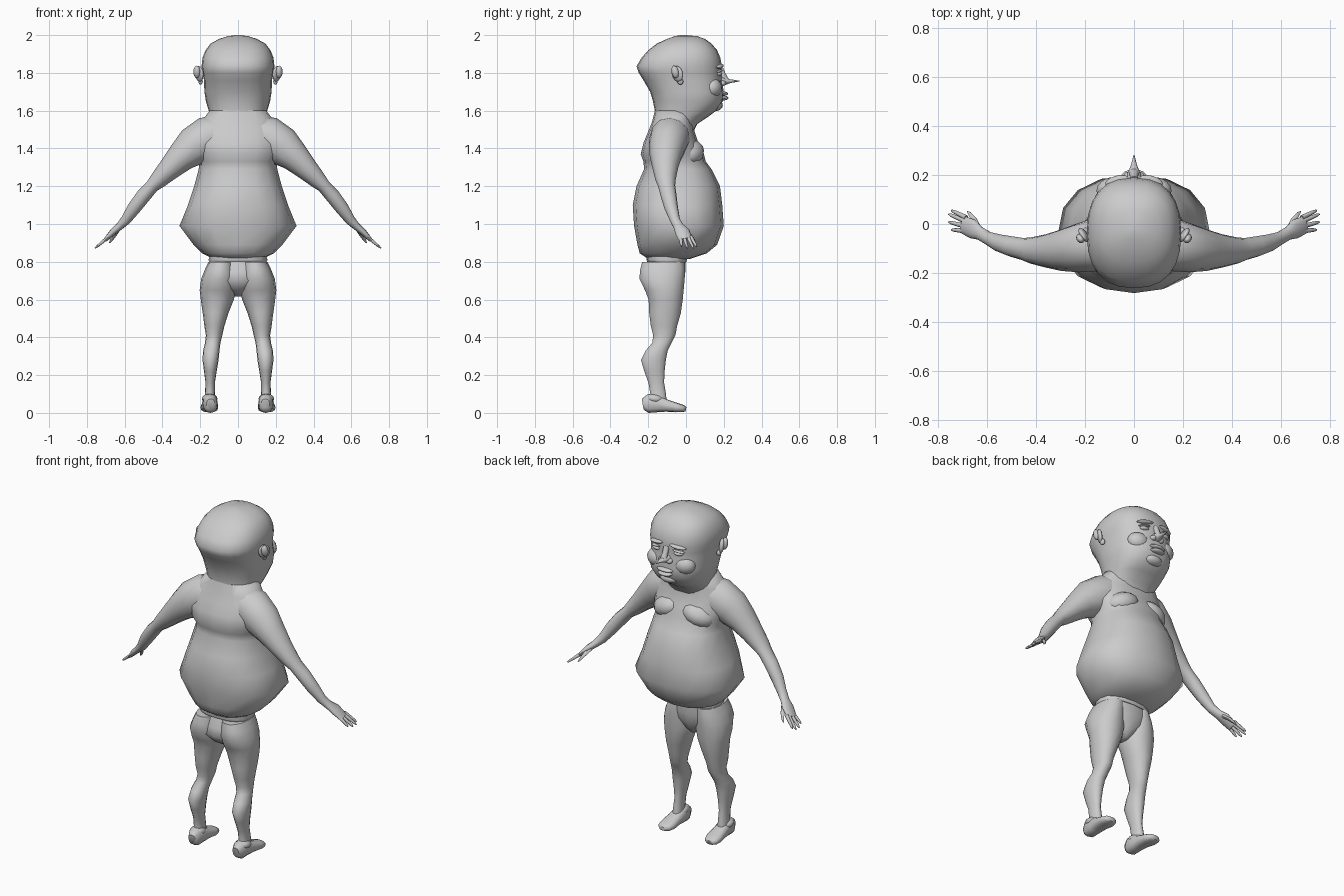
import bpy, bmesh, math
from mathutils import Vector, Matrix


def finish(name, bm, mirror=False, angle=60):
    bmesh.ops.recalc_face_normals(bm, faces=bm.faces)
    me = bpy.data.meshes.new(name)
    bm.to_mesh(me)
    bm.free()
    ob = bpy.data.objects.new(name, me)
    bpy.context.collection.objects.link(ob)
    if mirror:
        ob.modifiers.new("mirror", 'MIRROR')
    bpy.ops.object.select_all(action='DESELECT')
    ob.select_set(True)
    bpy.context.view_layer.objects.active = ob
    bpy.ops.object.shade_smooth_by_angle(angle=math.radians(angle))
    return ob


def outline(c, u, v, ru, rv, sides, n):
    pts = []
    for i in range(sides):
        t = 2 * math.pi * i / sides
        a, b = math.cos(t), math.sin(t)
        a = math.copysign(abs(a) ** (2 / n), a)
        b = math.copysign(abs(b) ** (2 / n), b)
        pts.append(c + u * ru * a + v * rv * b)
    return pts


def skin(name, rings, mirror=False):
    bm = bmesh.new()
    rows = [[bm.verts.new(p) for p in r] for r in rings]
    k = len(rows[0])
    for lo, hi in zip(rows, rows[1:]):
        for i in range(k):
            bm.faces.new((lo[i], lo[(i + 1) % k], hi[(i + 1) % k], hi[i]))
    bm.faces.new(rows[0])
    bm.faces.new(rows[-1])
    return finish(name, bm, mirror)


def stack(name, rows, sides=16, n=2.3, mirror=False):
    """Horizontal rings: z, x min, x max, y back, y front"""
    X, Y = Vector((1, 0, 0)), Vector((0, 1, 0))
    return skin(name, [outline(Vector(((a + b) / 2, (c + d) / 2, z)), X, Y,
                               (b - a) / 2, (d - c) / 2, sides, n)
                       for z, a, b, c, d in rows], mirror)


def tube(name, path, hint, sides=12, n=2, mirror=True):
    """Rings along a path: x, y, z, radius along hint, other radius"""
    pts = [Vector(p[:3]) for p in path]
    rings = []
    for i, p in enumerate(path):
        d = (pts[min(i + 1, len(pts) - 1)] - pts[max(i - 1, 0)]).normalized()
        u = Vector(hint)
        u = (u - d * u.dot(d)).normalized()
        rings.append(outline(pts[i], u, d.cross(u), p[3], p[4], sides, n))
    return skin(name, rings, mirror)


def ball(name, loc, size, rot=(0, 0, 0), mirror=True):
    bm = bmesh.new()
    bmesh.ops.create_uvsphere(bm, u_segments=14, v_segments=8, radius=1)
    m = Matrix.Translation(loc)
    for a, ax in zip(rot, 'XYZ'):
        m = m @ Matrix.Rotation(math.radians(a), 4, ax)
    bmesh.ops.transform(bm, matrix=m @ Matrix.Diagonal((*size, 1)), verts=bm.verts)
    return finish(name, bm, mirror)


def sym(rows):
    return [(z, -w, w, b, f) for z, w, b, f in rows]


# head and neck
stack("head", sym([
    (1.48, .13, -.17, .035), (1.53, .14, -.165, .06), (1.57, .15, -.165, .12),
    (1.60, .155, -.165, .16), (1.65, .17, -.175, .195), (1.70, .178, -.19, .20),
    (1.76, .18, -.225, .19), (1.80, .187, -.25, .188), (1.835, .193, -.262, .19),
    (1.88, .188, -.235, .182), (1.92, .172, -.2, .165), (1.955, .145, -.155, .135),
    (1.98, .1, -.1, .1), (1.994, .055, -.06, .06), (2.0, .012, -.03, .0)]),
    sides=24, n=2.4)

# torso with the big faceted belly
stack("torso", sym([
    (.815, .13, -.2, .02), (.845, .19, -.245, .11), (.89, .235, -.257, .165),
    (.99, .31, -.275, .2), (1.10, .265, -.282, .192), (1.20, .232, -.262, .18),
    (1.29, .208, -.222, .135), (1.33, .205, -.225, .105), (1.37, .225, -.24, .095),
    (1.43, .235, -.225, .065), (1.49, .225, -.2, .045), (1.54, .195, -.18, .04),
    (1.60, .15, -.165, .05)]), sides=16, n=2.3)
ball("chest", (.1, .015, 1.38), (.1, .08, .065), (0, 20, -15))

# waistband and hips
stack("waistband", sym([(.795, .15, -.2, -.0), (.81, .156, -.21, .005),
                        (.83, .15, -.205, .0), (.85, .156, -.21, .005)]), n=2.5)
stack("hips", sym([(.615, .015, -.13, -.06), (.65, .06, -.19, -.03),
                   (.70, .13, -.235, -.01), (.75, .155, -.225, -.003),
                   (.815, .15, -.2, -.003)]), n=2.3)

# legs
stack("leg", [
    (.05, .118, .18, -.2, -.1), (.10, .122, .175, -.19, -.105),
    (.16, .122, .172, -.2, -.115), (.22, .113, .18, -.222, -.112),
    (.28, .103, .188, -.24, -.105), (.33, .098, .185, -.215, -.095),
    (.37, .093, .175, -.18, -.075), (.41, .083, .17, -.175, -.055),
    (.46, .072, .178, -.188, -.045), (.53, .05, .187, -.197, -.025),
    (.60, .022, .197, -.2, -.015), (.65, .01, .203, -.22, -.01),
    (.71, .01, .195, -.25, -.004), (.76, .015, .175, -.245, -.002),
    (.80, .02, .155, -.235, -.005)], sides=14, n=2.1, mirror=True)

# shoes
tube("shoe", [(.145, -.228, .045, .022, .03), (.147, -.2, .05, .037, .05),
              (.147, -.15, .048, .04, .045), (.15, -.1, .038, .043, .032),
              (.152, -.05, .028, .047, .025), (.155, -.015, .023, .04, .019),
              (.155, .0, .02, .022, .012)], (1, 0, 0), n=2.6)
ball("shoe_collar", (.15, -.165, .075), (.042, .05, .026), (-8, 0, 0))

# arms, hands and fingers
tube("arm", [
    (.08, -.075, 1.475, .1, .1), (.16, -.085, 1.455, .108, .115),
    (.235, -.1, 1.41, .098, .105), (.30, -.108, 1.355, .084, .08),
    (.36, -.11, 1.295, .068, .062), (.42, -.108, 1.235, .054, .047),
    (.455, -.102, 1.2, .045, .036), (.50, -.092, 1.15, .042, .039),
    (.55, -.078, 1.085, .036, .036), (.595, -.058, 1.02, .027, .027),
    (.63, -.038, .985, .028, .02), (.66, -.02, .96, .04, .018),
    (.70, -.002, .918, .036, .011)], (0, 1, 0))
for i, (y, spread, length) in enumerate([(-.028, .005, .85), (-.01, .018, 1),
                                         (.01, .03, 1), (.026, .035, .85)]):
    a = Vector((.685, y, .932))
    d = Vector((.072, spread, -.06)) * length
    rows = [(*(a + d * t), r, r) for t, r in [(0, .011), (.5, .009), (.85, .007), (1, .003)]]
    tube("finger_%d" % (i + 1), rows, (0, 1, 0), sides=6)
tube("thumb", [(.64, -.01, .965, .014, .012), (.655, .022, .94, .012, .01),
               (.67, .042, .915, .008, .007), (.68, .05, .9, .003, .003)],
     (1, 0, 0), sides=6)

# ears
ball("ear", (.205, -.045, 1.795), (.014, .034, .042), (12, 0, -35))
ball("ear_rim", (.218, -.058, 1.805), (.017, .02, .034), (12, 0, -35))
ball("ear_lobe", (.198, -.03, 1.755), (.012, .016, .018))

# pointed nose
tube("nose", [(0, .17, 1.755, .036, .03), (0, .205, 1.755, .028, .02),
              (0, .235, 1.756, .014, .01), (0, .282, 1.757, .002, .002)],
     (1, 0, 0), sides=8, mirror=False)
tube("nose_bridge", [(0, .182, 1.825, .018, .014), (0, .195, 1.79, .017, .016),
                     (0, .212, 1.76, .02, .016)], (1, 0, 0), sides=8, mirror=False)
ball("nostril", (.026, .19, 1.745), (.018, .022, .015))

# eyes, brows, cheeks and mouth
ball("eye", (.072, .172, 1.795), (.028, .02, .012), (0, 0, -12))
ball("eye_lid", (.073, .172, 1.81), (.036, .021, .006), (0, 8, -15))
ball("brow", (.07, .176, 1.835), (.05, .021, .011), (0, 8, -15))
ball("cheek", (.095, .145, 1.72), (.06, .045, .05), (0, 0, -20))
ball("upper_lip", (0, .195, 1.69), (.052, .028, .012), mirror=False)
ball("lower_lip", (0, .195, 1.667), (.046, .03, .013), mirror=False)
ball("chin", (0, .155, 1.628), (.06, .04, .03), mirror=False)
